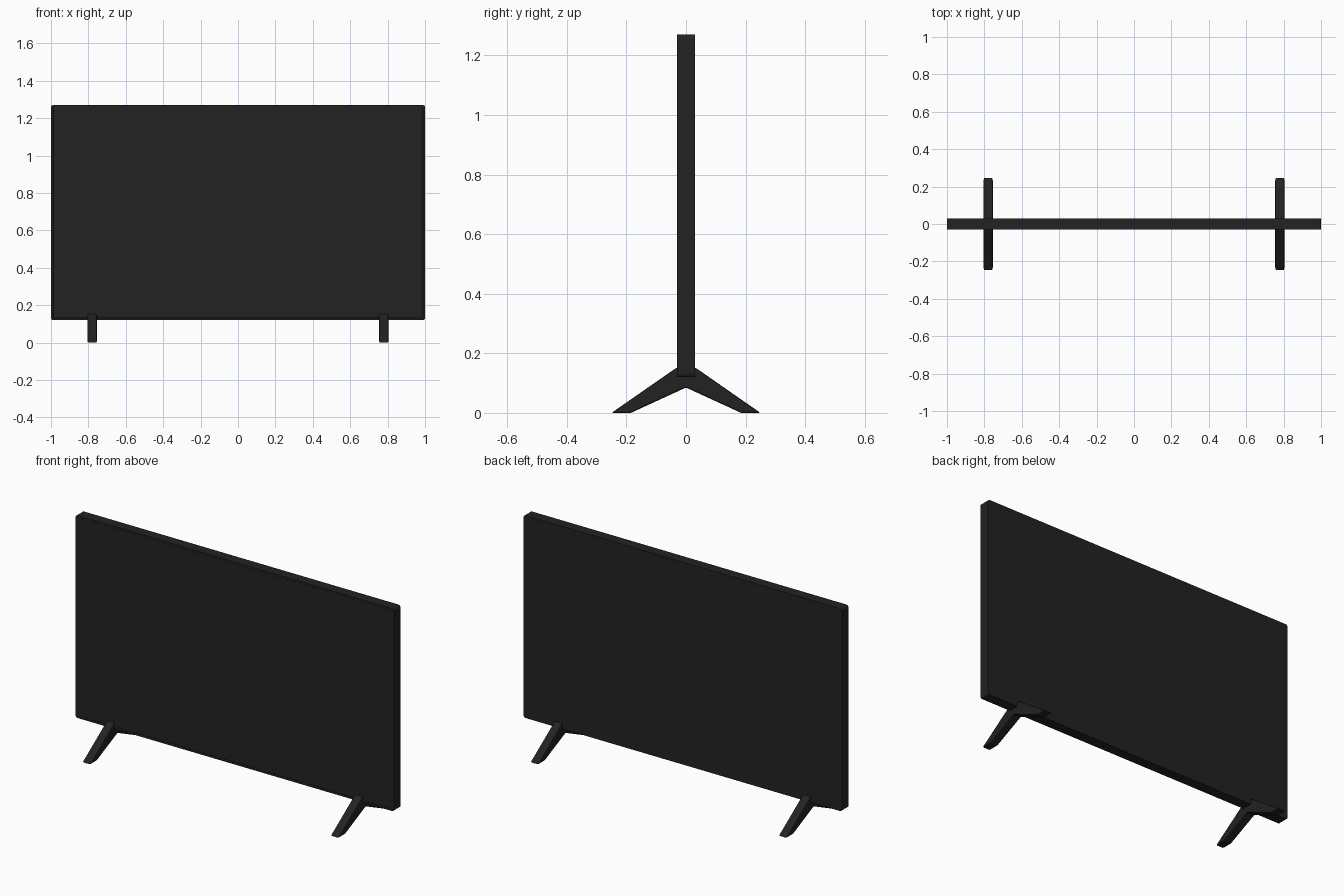
import bpy
import bmesh

cube = bpy.data.objects.get("Cube")
if cube:
    bpy.data.objects.remove(cube, do_unlink=True)

# Matte black plastic shared by every part
black = bpy.data.materials.new("matte_black")
black.use_nodes = True
colour = (0.016, 0.016, 0.016, 1)
black.diffuse_color = colour
bsdf = black.node_tree.nodes["Principled BSDF"]
bsdf.inputs["Base Color"].default_value = colour
bsdf.inputs["Roughness"].default_value = 0.6


def prism(name, profile, axis, lo, hi):
    """Extrude a closed 2D profile along axis 'x' (y, z points) or 'y' (x, z points)."""
    bm = bmesh.new()
    place = (lambda a, b: (lo, a, b)) if axis == "x" else (lambda a, b: (a, lo, b))
    face = bm.faces.new([bm.verts.new(place(a, b)) for a, b in profile])
    grown = bmesh.ops.extrude_face_region(bm, geom=[face])["geom"]
    shift = (hi - lo, 0, 0) if axis == "x" else (0, hi - lo, 0)
    bmesh.ops.translate(bm, vec=shift, verts=[v for v in grown if isinstance(v, bmesh.types.BMVert)])
    bmesh.ops.recalc_face_normals(bm, faces=bm.faces)
    mesh = bpy.data.meshes.new(name)
    bm.to_mesh(mesh)
    bm.free()
    obj = bpy.data.objects.new(name, mesh)
    bpy.context.collection.objects.link(obj)
    mesh.materials.append(black)
    return obj


def bevel(obj, width, segments):
    mod = obj.modifiers.new("soft_edges", "BEVEL")
    mod.width = width
    mod.segments = segments
    mod.limit_method = "ANGLE"


# Flat panel, with a shallow recessed screen on the front
panel = prism("panel", [(-1, 0.12), (1, 0.12), (1, 1.27), (-1, 1.27)], "y", -0.03, 0.03)
bm = bmesh.new()
bm.from_mesh(panel.data)
corners = [e for e in bm.edges if abs(e.verts[0].co.y - e.verts[1].co.y) > 0.01]
bmesh.ops.bevel(bm, geom=corners, offset=0.012, segments=3, profile=0.5, affect="EDGES")
front = [f for f in bm.faces if f.normal.y < -0.9]
bmesh.ops.inset_region(bm, faces=front, thickness=0.012, depth=0)
bmesh.ops.inset_region(bm, faces=front, thickness=0.001, depth=-0.001)
bm.to_mesh(panel.data)
bm.free()
bevel(panel, 0.003, 2)

# Splayed feet, each an upside-down V
foot_profile = [(-0.25, 0), (-0.185, 0), (0, 0.085), (0.185, 0), (0.25, 0),
                (0.03, 0.153), (-0.03, 0.153)]
for side, x in (("left", 0.78), ("right", -0.78)):
    foot = prism(side + "_foot", foot_profile, "x", x - 0.025, x + 0.025)
    bevel(foot, 0.006, 2)
